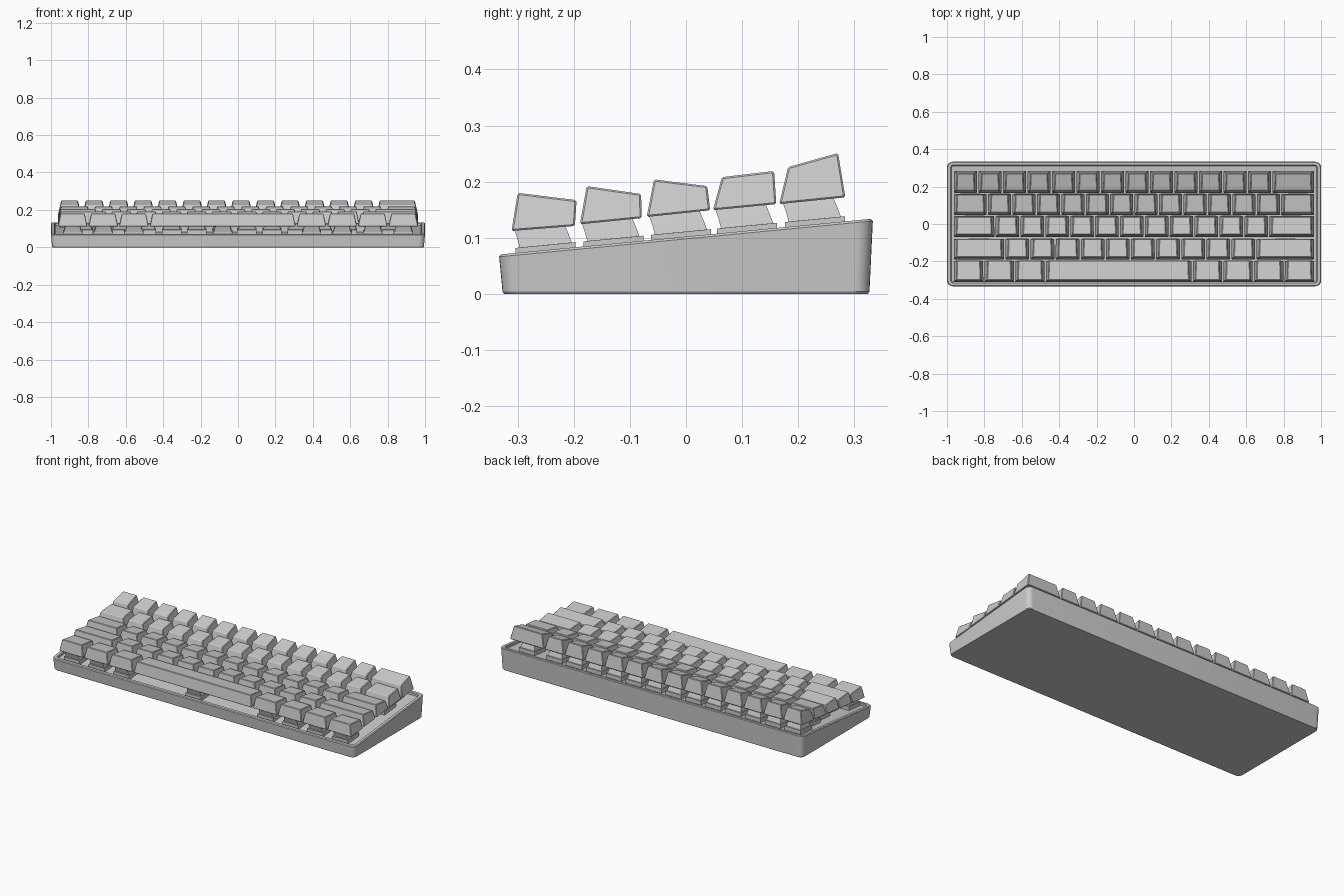
import bpy, bmesh, math

if "Cube" in bpy.data.objects:
    bpy.data.objects.remove(bpy.data.objects["Cube"])

SLOPE = 0.096          # tilt of the case top
U = 0.131              # one key unit
LEFT, RIGHT = -0.966, 0.966


def deck(y, h=0.0):
    """Height of the sloping case top at y, plus an offset."""
    return 0.102 + SLOPE * y + h


def loft(bm, loops):
    """Skin a stack of equal-sized loops and cap both ends."""
    rings = [[bm.verts.new(p) for p in lp] for lp in loops]
    n = len(rings[0])
    for a, b in zip(rings, rings[1:]):
        for i in range(n):
            bm.faces.new((a[i], a[(i + 1) % n], b[(i + 1) % n], b[i]))
    bm.faces.new(rings[0][::-1])
    bm.faces.new(rings[-1])


def finish(bm, name, bevel=0.0):
    bmesh.ops.recalc_face_normals(bm, faces=bm.faces[:])
    me = bpy.data.meshes.new(name)
    bm.to_mesh(me)
    bm.free()
    ob = bpy.data.objects.new(name, me)
    bpy.context.collection.objects.link(ob)
    if bevel:
        m = ob.modifiers.new("soft_edges", 'BEVEL')
        m.width = bevel
        m.segments = 1
        m.limit_method = 'ANGLE'
    return ob


def rounded(hx, hy, r, zfun, seg=6):
    """Rounded rectangle whose height follows zfun(y)."""
    pts = []
    for k, (sx, sy) in enumerate(((1, 1), (-1, 1), (-1, -1), (1, -1))):
        for i in range(seg + 1):
            a = math.pi / 2 * (k + i / seg)
            x = sx * (hx - r) + r * math.cos(a)
            y = sy * (hy - r) + r * math.sin(a)
            pts.append((x, y, zfun(y)))
    return pts


# Wedge case: outer wall, chamfered rim, recessed plate
bm = bmesh.new()
loft(bm, [
    rounded(0.991, 0.324, 0.026, lambda y: 0.0),
    rounded(0.994, 0.327, 0.028, lambda y: 0.004),
    rounded(1.000, 0.333, 0.030, lambda y: deck(y, -0.004)),
    rounded(0.996, 0.329, 0.027, lambda y: deck(y)),
    rounded(0.981, 0.315, 0.016, lambda y: deck(y)),
    rounded(0.977, 0.311, 0.013, lambda y: deck(y, -0.004)),
    rounded(0.976, 0.310, 0.012, lambda y: deck(y, -0.014)),
])
case = finish(bm, "case")
bpy.context.view_layer.objects.active = case
case.select_set(True)
bpy.ops.object.shade_smooth_by_angle(angle=math.radians(25))

# Rows: side profile (front base, front top, back top, back base) and the
# (width, count) runs of keys in units; None fills the remaining width
ROWS = [
    ("modifier", ((-.311, .112), (-.300, .180), (-.195, .167), (-.198, .121)),
     [1.25] * 3 + [None] + [1.25] * 4),
    ("lower", ((-.189, .124), (-.177, .192), (-.080, .178), (-.079, .135)),
     [2.1] + [1.025] * 10 + [None]),
    ("home", ((-.070, .137), (-.057, .204), (.038, .192), (.043, .149)),
     [1.7] + [1.015] * 11 + [None]),
    ("upper", ((.048, .149), (.064, .208), (.157, .219), (.161, .160)),
     [1.39] + [0.997] * 12 + [None]),
    ("number", ((.166, .160), (.182, .226), (.271, .251), (.284, .172)),
     [1.0] * 13 + [None]),
]

# Switch housing sections: height above deck, half width, front and back y
HOUSING = [(-.015, .052, -.049, .058), (.009, .052, -.049, .058),
           (.0091, .047, -.042, .051), (.028, .042, -.047, .044),
           (.048, .036, -.054, .036)]

switches = bmesh.new()
for name, (fb, ft, bt, bb), widths in ROWS:
    fill = (RIGHT - LEFT) / U - sum(w for w in widths if w)
    caps = bmesh.new()
    x = LEFT
    yc = (fb[0] + bb[0]) / 2
    for w in widths:
        w = (w or fill) * U
        x0, x1 = x + 0.003, x + w - 0.003
        x += w
        # Keycap: tapered block, narrower towards the back of its top
        f, b = 0.014, 0.018
        loft(caps, [
            [(x0, *fb), (x1, *fb), (x1, *bb), (x0, *bb)],
            [(x0 + f, *ft), (x1 - f, *ft), (x1 - b, *bt), (x0 + b, *bt)],
        ])
        # Switch under the middle of the key
        xc = (x0 + x1) / 2
        loft(switches, [
            [(xc + sx * hx, yc + y, deck(yc + y, h))
             for sx, y in ((-1, ya), (1, ya), (1, yb), (-1, yb))]
            for h, hx, ya, yb in HOUSING])
    finish(caps, name + "_row_keycaps", 0.003)
finish(switches, "switches")
